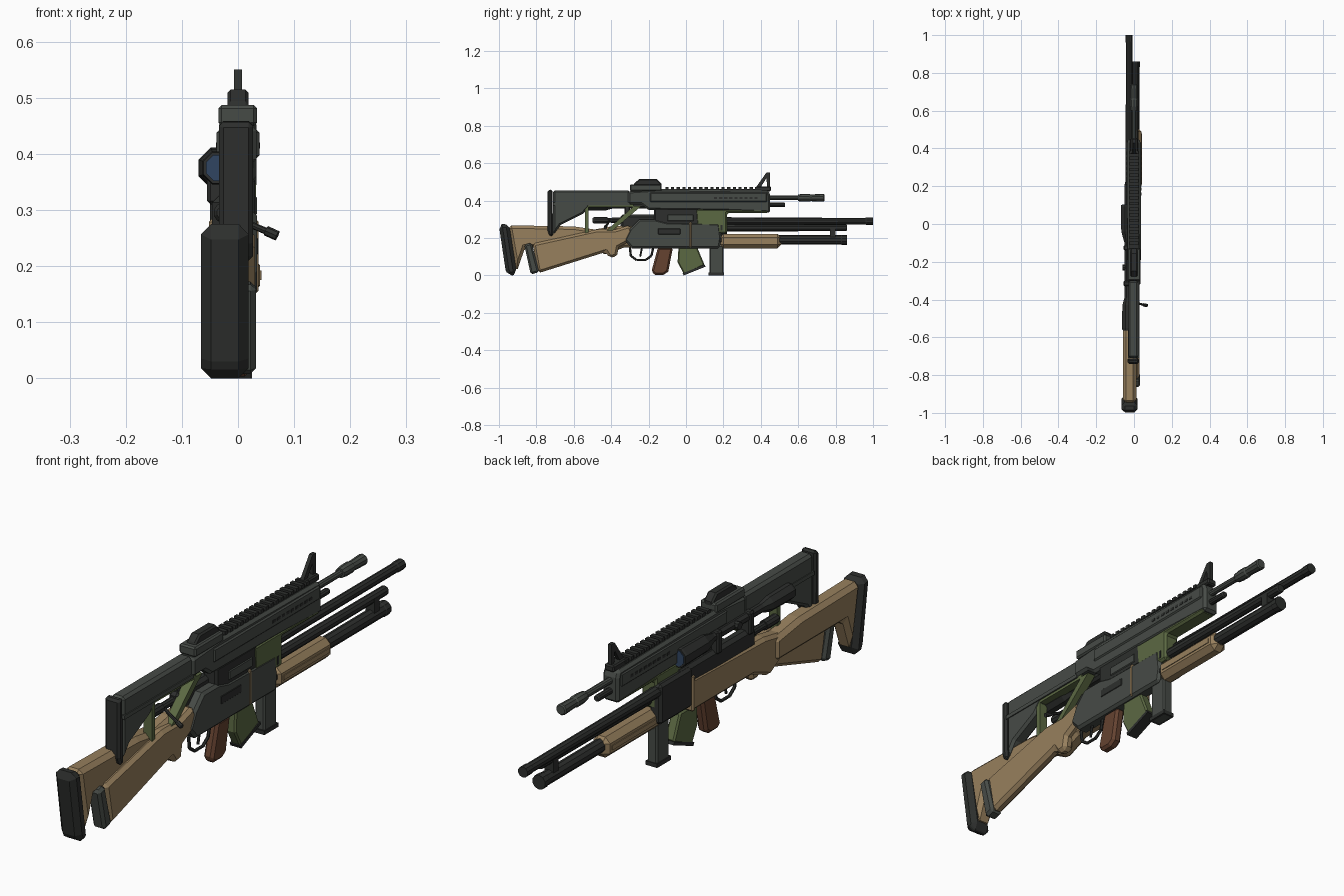
import bpy, bmesh, math
from mathutils import Vector


def material(name, rgb):
    m = bpy.data.materials.new(name)
    m.diffuse_color = (*rgb, 1)
    return m


DARK = material("black_metal", (0.026, 0.028, 0.026))
GREY = material("grey_metal", (0.062, 0.07, 0.062))
OLIVE = material("olive", (0.105, 0.14, 0.055))
TAN = material("tan_wood", (0.31, 0.215, 0.11))
BROWN = material("brown_grip", (0.13, 0.055, 0.03))
BLUE = material("lens_blue", (0.03, 0.06, 0.12))


def finish(name, bm, mat, bevel=0):
    bmesh.ops.recalc_face_normals(bm, faces=bm.faces)
    me = bpy.data.meshes.new(name)
    bm.to_mesh(me)
    bm.free()
    ob = bpy.data.objects.new(name, me)
    bpy.context.collection.objects.link(ob)
    me.materials.append(mat)
    if bevel:
        mod = ob.modifiers.new("bevel", 'BEVEL')
        mod.width = bevel
        mod.segments = 1
        mod.limit_method = 'ANGLE'
        mod.angle_limit = math.radians(50)
    return ob


def prism(name, pts, x0, x1, mat, bevel=0.0):
    """Side profile in (y, z), extruded across x."""
    bm = bmesh.new()
    a = [bm.verts.new((x0, y, z)) for y, z in pts]
    b = [bm.verts.new((x1, y, z)) for y, z in pts]
    bm.faces.new(a)
    bm.faces.new(b[::-1])
    for i in range(len(pts)):
        j = (i + 1) % len(pts)
        bm.faces.new((a[i], b[i], b[j], a[j]))
    return finish(name, bm, mat, bevel)


def box(name, y0, y1, z0, z1, x0, x1, mat, bevel=0.0):
    return prism(name, [(y0, z0), (y1, z0), (y1, z1), (y0, z1)], x0, x1, mat, bevel)


def turned(name, x, z, rings, mat, n=10):
    """Round part along y from (y, radius) rings."""
    bm = bmesh.new()
    loops = [[bm.verts.new((x + r * math.cos(2 * math.pi * (k + .5) / n), y,
                            z + r * math.sin(2 * math.pi * (k + .5) / n)))
              for k in range(n)] for y, r in rings]
    for a, b in zip(loops, loops[1:]):
        for k in range(n):
            bm.faces.new((a[k], a[(k + 1) % n], b[(k + 1) % n], b[k]))
    bm.faces.new(loops[0])
    bm.faces.new(loops[-1])
    return finish(name, bm, mat)


def rod(name, p, q, r, mat, n=8):
    p, q = Vector(p), Vector(q)
    bm = bmesh.new()
    bmesh.ops.create_cone(bm, cap_ends=True, segments=n, radius1=r, radius2=r, depth=(q - p).length)
    rot = (q - p).to_track_quat('Z', 'Y')
    for v in bm.verts:
        v.co = rot @ v.co + (p + q) / 2
    return finish(name, bm, mat)


# Upper rifle: stock, receiver, handguard
prism("upper_buttplate", [(-.74, .455), (-.715, .46), (-.71, .21), (-.73, .21), (-.74, .24)],
      -.034, .027, DARK, .008)
prism("upper_stock", [(-.71, .455), (-.3, .455), (-.3, .38), (-.51, .375), (-.55, .33), (-.67, .27), (-.71, .215)],
      -.03, .024, GREY, .01)
box("stock_top_rib", -.71, -.3, .375, .39, -.033, .028, GREY)
prism("upper_receiver", [(-.31, .45), (-.14, .462), (.44, .455), (.45, .43), (.45, .335), (.2, .345),
                         (-.2, .35), (-.24, .38), (-.31, .38)], -.034, .033, GREY, .01)
box("receiver_side_rail", -.2, .44, .385, .45, -.038, .038, GREY, .012)
for s in (-1, 1):
    for i in range(9):
        box("handguard_vent", .15 + .027 * i, .167 + .027 * i, .41, .42, s * .036, s * .0395, DARK)
box("top_rail", -.13, .43, .45, .462, -.02, .02, DARK)
for i in range(17):
    box("rail_tooth", -.11 + .03 * i, -.093 + .03 * i, .46, .474, -.024, .024, DARK)

# Upper rifle sights and barrel
box("sight_base", -.3, -.13, .45, .487, -.035, .034, GREY, .006)
prism("sight_hood", [(-.28, .47), (-.28, .49), (-.25, .515), (-.155, .515), (-.13, .49), (-.13, .47)],
      -.019, .019, DARK, .006)
prism("front_sight_post", [(.37, .465), (.43, .55), (.45, .55), (.45, .46), (.435, .46), (.43, .52), (.395, .465)],
      -.007, .007, DARK)
box("front_sight_base", .37, .455, .45, .475, -.02, .02, DARK, .005)
turned("upper_barrel", 0, .415, [(.43, .012), (.6, .012), (.6, .018), (.625, .021), (.66, .021),
                                 (.665, .018), (.735, .021), (.74, .017)], GREY)
turned("gas_tube", 0, .377, [(.44, .012), (.525, .012), (.53, .009)], DARK)

# Olive carbine: handguard, skeleton stock, magazine, grip
prism("olive_handguard", [(.05, .355), (.44, .355), (.44, .333), (.22, .333), (.22, .225), (.06, .225)],
      -.031, .032, OLIVE, .008)
box("carbine_receiver", -.17, .07, .27, .36, -.028, .03, DARK, .008)
box("ejection_cover", -.1, .04, .29, .325, .028, .034, GREY, .004)
for i in range(4):
    box("handguard_groove", .08 + .035 * i, .09 + .035 * i, .24, .27, .0315, .0335, DARK)
box("skeleton_top", -.53, -.28, .365, .385, -.012, .022, OLIVE)
box("skeleton_rear", -.54, -.52, .2, .385, -.012, .022, OLIVE)
prism("skeleton_brace", [(-.47, .2), (-.44, .2), (-.24, .37), (-.28, .37)], -.012, .022, OLIVE)
prism("olive_magazine", [(-.04, .15), (.06, .15), (.1, .055), (-.01, .005), (-.045, .07)],
      -.02, .02, OLIVE, .006)
prism("magazine_floor", [(.1, .058), (.105, .047), (-.012, -.0), (-.018, .012)], -.022, .022, DARK)
prism("pistol_grip", [(-.15, .15), (-.07, .15), (-.095, .02), (-.12, .003), (-.165, .003), (-.185, .02)],
      -.018, .022, BROWN, .01)
box("straight_magazine", .125, .2, .0, .16, -.02, .022, GREY, .006)
box("straight_magazine_floor", .12, .203, .0, .015, -.023, .025, DARK)

# Pump shotgun: receiver, barrel, tube, forend, stock
prism("shotgun_receiver", [(-.3, .25), (-.25, .3), (-.16, .3), (-.1, .285), (.18, .28), (.19, .2), (.18, .145),
                           (-.29, .145), (-.33, .19)], -.02, .034, GREY, .01)
box("loading_port", -.15, -.03, .22, .25, .032, .036, DARK, .005)
turned("shotgun_barrel", .006, .255, [(.18, .02), (.855, .018), (.86, .015)], DARK)
turned("shotgun_tube", .006, .19, [(.18, .025), (.83, .025), (.835, .027), (.86, .027)], DARK)
box("barrel_clamp", .77, .8, .19, .26, -.012, .024, DARK)
box("pump_forend", .18, .51, .145, .222, -.03, .039, TAN, .02)
for s, x in ((-1, -.03), (1, .039)):
    box("forend_rib", .21, .48, .175, .192, x, x + s * .003, TAN)
prism("shotgun_stock", [(-.82, .17), (-.48, .245), (-.38, .245), (-.3, .27), (-.27, .2), (-.36, .15), (-.37, .1),
                        (-.41, .095), (-.43, .125), (-.79, .012)], -.014, .03, TAN, .013)
prism("shotgun_buttplate", [(-.865, .165), (-.825, .175), (-.785, .018), (-.83, .005)],
      -.02, .032, GREY, .01)

# Trigger guard and trigger
guard = [(-.3, .15), (-.295, .105), (-.265, .083), (-.215, .083), (-.185, .105), (-.175, .15)]
for (a, b), (c, d) in zip(guard, guard[1:]):
    rod("trigger_guard", (.006, a, b), (.006, c, d), .006, DARK, 6)
rod("trigger", (.006, -.235, .15), (.006, -.245, .1), .005, DARK, 6)

# Bolt rifle: stock, barrel, bolt
prism("bolt_stock", [(-.95, .268), (-.6, .262), (-.45, .24), (-.45, .15), (-.6, .15), (-.86, .15), (-.905, .02)],
      -.059, .012, TAN, .016)
prism("bolt_buttplate", [(-1, .265), (-.985, .275), (-.945, .272), (-.905, .015), (-.925, .0), (-.95, .0), (-.965, .03)],
      -.066, .019, DARK, .018)
prism("bolt_forestock", [(-.62, .255), (-.52, .24), (-.4, .262), (.03, .275), (.03, .15), (-.33, .15),
                         (-.43, .11), (-.5, .15), (-.62, .16)], -.05, .005, TAN, .012)
box("wood_band", .015, .033, .15, .285, -.052, .0365, TAN, .006)
box("bolt_magwell", .03, .22, .17, .32, -.05, .0, DARK, .01)
box("bolt_receiver", -.35, .1, .25, .325, -.046, -.002, DARK, .012)
turned("bolt_barrel", -.026, .29, [(.1, .023), (.4, .019), (.96, .018), (.965, .02), (1, .02)], DARK)
turned("bolt_body", -.026, .295, [(-.5, .012), (-.49, .018), (-.42, .018), (-.42, .013), (-.3, .015)], DARK)
rod("bolt_handle", (-.02, -.41, .292), (.06, -.43, .258), .006, DARK)
rod("bolt_knob", (.05, -.428, .263), (.07, -.432, .254), .009, DARK)

# Scope with mounts
turned("scope", -.034, .375, [(-.56, .03), (-.55, .032), (-.43, .03), (-.39, .018), (-.1, .018),
                              (-.04, .036), (.09, .039), (.1, .037)], DARK, 8)
turned("front_lens", -.034, .375, [(.095, .031), (.103, .031)], BLUE, 8)
turned("rear_lens", -.034, .375, [(-.563, .025), (-.55, .025)], BLUE, 8)
for y in (-.33, -.14):
    box("scope_mount", y, y + .03, .31, .395, -.055, -.012, DARK, .006)
rod("scope_dial", (-.034, -.23, .375), (-.062, -.23, .375), .015, DARK)
